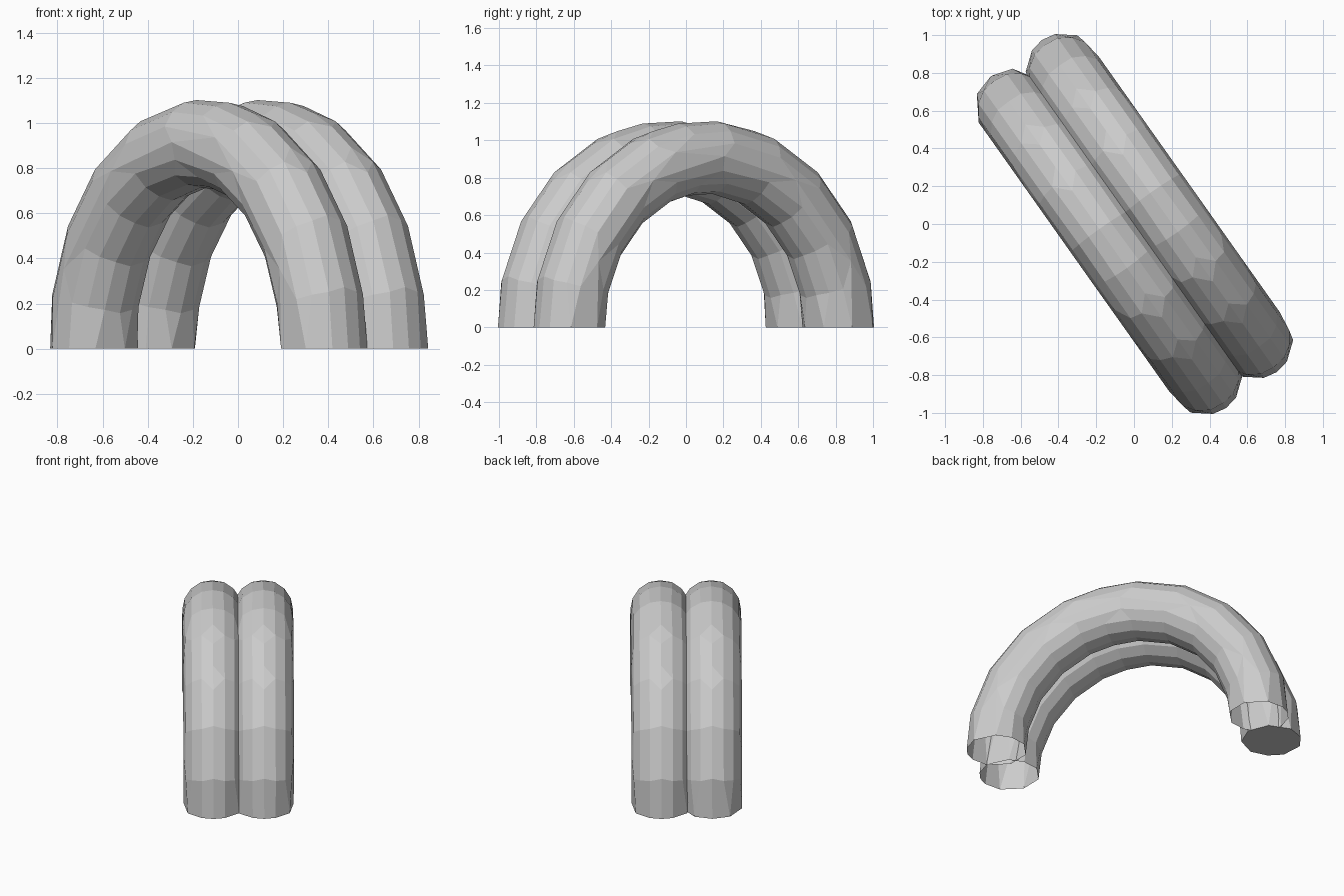
import bpy, bmesh, math
from mathutils import Vector

if "Cube" in bpy.data.objects:
    bpy.data.objects.remove(bpy.data.objects["Cube"])

ALONG = Vector((0.578, -0.816, 0))    # direction from one foot to the other
ACROSS = Vector((0.816, 0.578, 0))    # direction from one tube to its neighbour
UP = Vector((0, 0, 1))
SPAN, RISE, RADIUS = 0.882, 0.908, 0.195
STEPS, SIDES = 20, 16


def arch(name, offset, cap_start):
    """Half-ring tube standing on its two feet."""
    bm = bmesh.new()
    rings = []
    for i in range(STEPS + 1):
        a = math.pi * i / STEPS
        out = -math.cos(a) * ALONG + math.sin(a) * UP
        centre = offset * ACROSS - SPAN * math.cos(a) * ALONG + RISE * math.sin(a) * UP
        ring = []
        for j in range(SIDES):
            t = 2 * math.pi * j / SIDES
            p = centre + RADIUS * (math.cos(t) * out + math.sin(t) * ACROSS)
            ring.append(bm.verts.new(p))
        rings.append(ring)
    for r, s in zip(rings, rings[1:]):
        for j in range(SIDES):
            k = (j + 1) % SIDES
            bm.faces.new((r[j], r[k], s[k], s[j]))
    if cap_start:
        bm.faces.new(rings[0])
    bmesh.ops.recalc_face_normals(bm, faces=bm.faces)
    mesh = bpy.data.meshes.new(name)
    bm.to_mesh(mesh)
    bm.free()
    obj = bpy.data.objects.new(name, mesh)
    bpy.context.collection.objects.link(obj)
    # irregular low-poly facets
    dec = obj.modifiers.new("facets", 'DECIMATE')
    dec.ratio = 0.5
    return obj


# two tubes side by side, slightly overlapping; only one foot is closed
arch("front_arch_tube", -0.165, True)
arch("back_arch_tube", 0.165, False)
